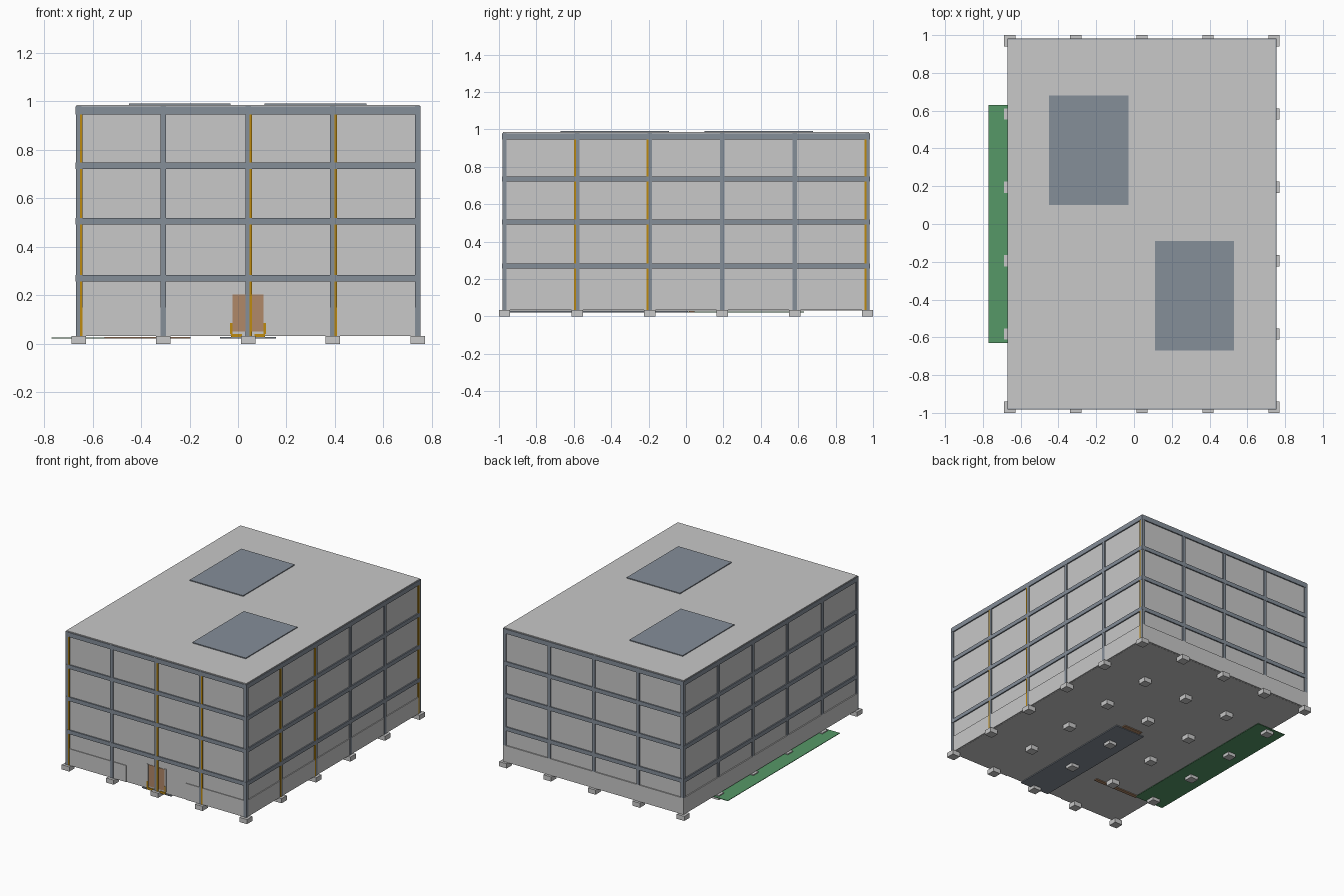
import bpy

cube = bpy.data.objects.get("Cube")
if cube:
    bpy.data.objects.remove(cube, do_unlink=True)


def material(name, rgb):
    # sRGB 0-255 to linear
    lin = [((c / 255 + 0.055) / 1.055) ** 2.4 for c in rgb]
    m = bpy.data.materials.new(name)
    m.use_nodes = True
    m.diffuse_color = (*lin, 1)
    m.node_tree.nodes["Principled BSDF"].inputs["Base Color"].default_value = (*lin, 1)
    return m


concrete = material("pale concrete", (200, 200, 200))
steel = material("blue grey steel", (133, 142, 153))
gold = material("gold", (190, 138, 15))
wood = material("door brown", (176, 136, 104))
green = material("lawn green", (86, 152, 103))

SIDES = [(0, 1, 5, 4), (3, 2, 6, 7), (0, 3, 7, 4), (1, 2, 6, 5), (0, 1, 2, 3), (4, 5, 6, 7)]


def boxes(name, mat, spans):
    """One object from boxes given as (x range, y range, z range)."""
    verts, faces = [], []
    for xs, ys, zs in spans:
        n = len(verts)
        verts += [(x, y, z) for z in zs
                  for x, y in ((xs[0], ys[0]), (xs[1], ys[0]), (xs[1], ys[1]), (xs[0], ys[1]))]
        faces += [[n + i for i in f] for f in
                  ((0, 3, 2, 1), (4, 5, 6, 7), (0, 1, 5, 4), (1, 2, 6, 5), (2, 3, 7, 6), (3, 0, 4, 7))]
    mesh = bpy.data.meshes.new(name)
    mesh.from_pydata(verts, [], faces)
    mesh.materials.append(mat)
    ob = bpy.data.objects.new(name, mesh)
    bpy.context.collection.objects.link(ob)
    return ob


def around(c, half):
    return (c - half, c + half)


# Column grid
X0, X1, Y = -0.657, 0.741, 0.97
xs = [X0 + (X1 - X0) * i / 4 for i in range(5)]
ys = [-Y + 2 * Y * i / 5 for i in range(6)]
mid = xs[2]
FOOT, TOP = 0.033, 0.98
edge = [(x, y) for x in xs for y in ys if x in (xs[0], xs[-1]) or y in (ys[0], ys[-1])]

# Footings under every column
boxes("footings", concrete, [(around(x, 0.03), around(y, 0.03), (0, FOOT)) for x in xs for y in ys])

# Outer walls, floors and roof
T = 0.004
rows = [around(-Y, T), around(Y, T)]
cols = [around(X0, T), around(X1, T)]
boxes("walls", concrete,
      [((X0, X1), r, (FOOT, 0.97)) for r in rows] + [(c, (-Y, Y), (FOOT, 0.97)) for c in cols])
levels = [0.27, 0.505, 0.734]
boxes("floor_slabs", concrete, [((X0, X1), (-Y, Y), around(z, 0.008)) for z in levels + [0.04]])
boxes("roof_slab", concrete, [((X0 - 0.009, X1 + 0.008), around(0, Y + 0.008), (0.968, 0.985))])
boxes("skylights", steel, [((-0.45, -0.03), (0.1, 0.68), (0.984, 0.991)),
                           ((0.11, 0.53), (-0.67, -0.09), (0.984, 0.991))])

# Steel frame
C, B = 0.0115, 0.0125
boxes("columns", steel, [(around(x, C), around(y, C), (FOOT, TOP)) for x, y in edge])
beams = []
for z, h in [(z, 0.014) for z in levels] + [(0.9625, 0.016)]:
    beams += [((X0 - B, X1 + B), around(y, B), around(z, h)) for y in (-Y, Y)]
    beams += [(around(x, B), (-Y - B, Y + B), around(z, h)) for x in (X0, X1)]
boxes("beams", steel, beams)

# Gold strips beside some columns
strips = [(around(xs[i] + 0.011, 0.005), (-Y - 0.012, -Y), (FOOT, 0.95)) for i in (0, 2, 3)]
strips += [((X1, X1 + 0.012), around(ys[i] - 0.011, 0.005), (FOOT, 0.95)) for i in (1, 2, 5)]
boxes("gold_strips", gold, strips)

# Low base walls, flush with the frame
P = (FOOT, 0.15)
boxes("base_walls", concrete, [
    ((X0, -0.195), (-Y - 0.009, -Y), P),
    ((0.275, X1), (-Y - 0.009, -Y), P),
    ((X0 - 0.0118, X1 + 0.01), (Y, Y + 0.0118), P),
    ((X0 - 0.0118, X0), (-Y, Y + 0.0118), P),
    ((X1, X1 + 0.01), (-Y, Y), P)])

# Entrance with frame and gold fittings
boxes("door", wood, [(around(mid, 0.064), (-Y - 0.007, -Y), (0.05, 0.203))])
posts, fittings = [], []
for s in (-1, 1):
    posts.append((around(mid + s * 0.071, 0.007), (-Y - 0.009, -Y), (0.045, 0.207)))
    fittings.append((around(mid + s * 0.069, 0.005), (-Y - 0.01, -Y), (0.04, 0.085)))
    fittings.append((around(mid + s * 0.048, 0.022), (-Y - 0.01, -Y), (0.027, 0.04)))
boxes("door_posts", concrete, posts)
boxes("door_fittings", gold, fittings)

# Ground plates
boxes("lawn", green, [((-0.77, -0.54), (-0.63, 0.63), (0.022, 0.026))])
boxes("entrance_path", steel, [((-0.074, 0.157), (-0.975, 0.01), (0.022, 0.028))])
boxes("thresholds", wood, [((-0.03, 0.115), (0.015, 0.045), (0.022, 0.028)),
                           ((-0.55, -0.195), (-0.64, -0.615), (0.022, 0.028))])
